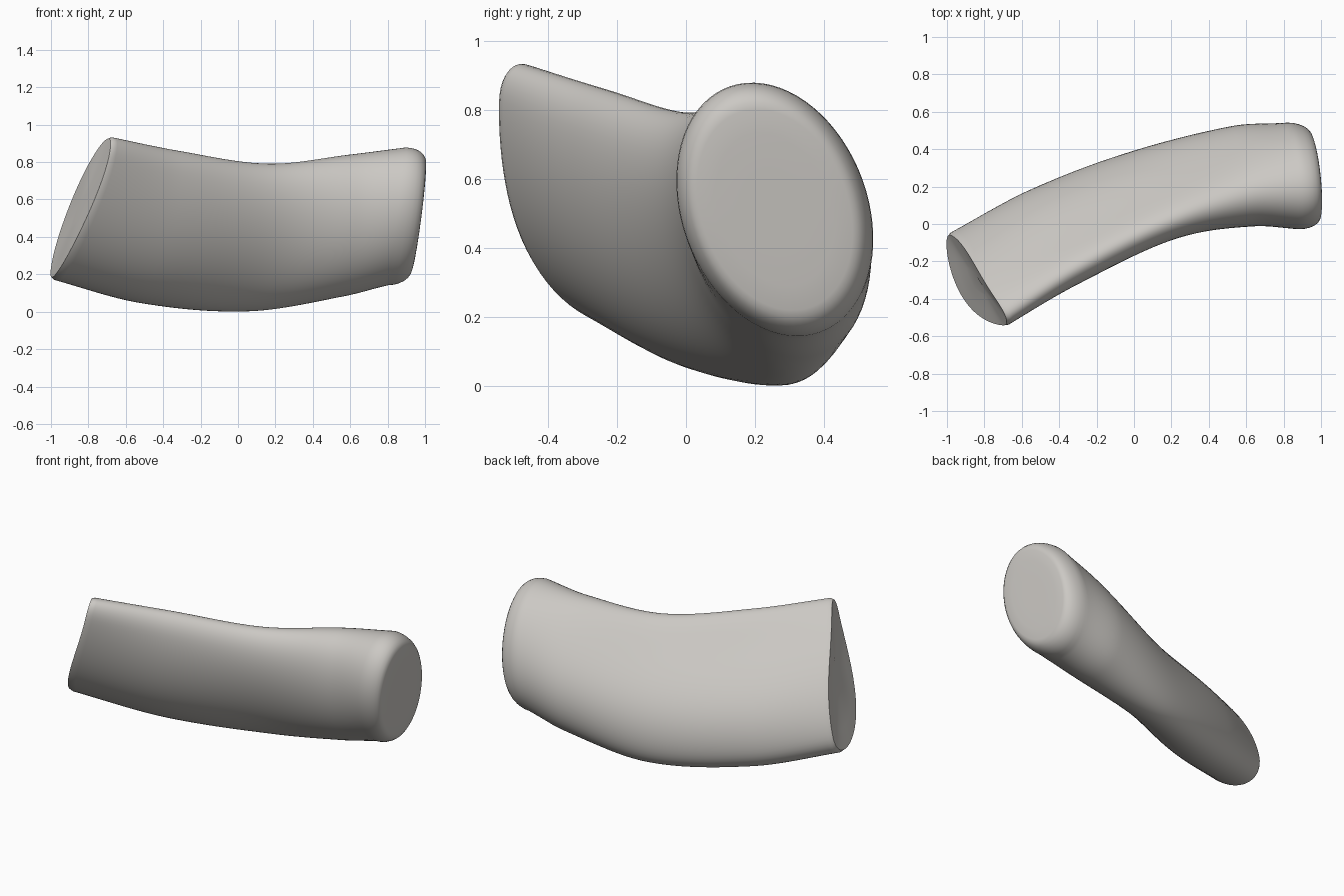
import bpy, bmesh, math
from mathutils import Vector

cube = bpy.data.objects.get("Cube")
if cube:
    bpy.data.objects.remove(cube, do_unlink=True)

SIDES = 72
STEPS = 12

# Cross-sections along the bend: centre, upright half axis, sideways half axis,
# extra fullness low on the front, flattening high on the back
SECTIONS = [
    ((-.84, -.30, .56), (.15, -.17, .38), (-.065, .18, 0), (-.02, -.085, -.01), (-.01, -.03, -.02)),
    ((-.43, -.07, .46), (.10, -.15, .408), (-.09, .20, 0), (.01, -.05, -.01), (.02, -.05, -.035)),
    ((.10, .153, .40), (.05, -.13, .398), (-.09, .20, 0), (0, -.01, 0), (.02, -.045, -.03)),
    ((.58, .258, .467), (.02, -.08, .378), (-.05, .255, -.01), (0, -.015, -.015), (.01, -.03, -.02)),
    ((.85, .257, .51), (.045, -.035, .366), (-.025, .283, -.04), (0, 0, 0), (0, 0, 0)),
]
SECTIONS = [tuple(Vector(v) for v in s) for s in SECTIONS]


def slope(i, k):
    """Rate of change of one section vector along x."""
    a, b = SECTIONS[max(i - 1, 0)], SECTIONS[min(i + 1, len(SECTIONS) - 1)]
    return (b[k] - a[k]) / (b[0].x - a[0].x)


def blend(i, t):
    """Smoothly blended section between section i and the next."""
    p, q = SECTIONS[i], SECTIONS[i + 1]
    d = q[0].x - p[0].x
    s = t * t * (3 - 2 * t)
    return tuple(p[k] * (1 - s) + q[k] * s
                 + slope(i, k) * d * t * (1 - t) ** 2
                 - slope(i + 1, k) * d * t * t * (1 - t) for k in range(len(p)))


def resized(section, scale, shift=0):
    c, *axes = section
    return (c + Vector((shift, 0, 0)), *(v * scale for v in axes))


def outline_point(section, t):
    c, up, side, full, flat = section
    diagonal = math.cos(t - math.radians(45))
    return (c + up * math.cos(t) + side * math.sin(t)
            + full * max(0, -diagonal) ** 2 + flat * max(0, diagonal) ** 4)


# Rings: flat slanted cap, bent body, then a rounded cap
first, last = SECTIONS[0], SECTIONS[-1]
rings = [resized(first, s) for s in (.3, .7, .93, .975)]
rings.append(blend(0, .04))
for i in range(len(SECTIONS) - 1):
    rings += [blend(i, j / STEPS) for j in range(0 if i else 1, STEPS)]
rings.append(last)
for angle in range(15, 91, 15):
    r = math.radians(angle)
    rings.append(resized(last, 1 - .21 * (1 - math.cos(r)), .115 * math.sin(r)))
rings += [resized(last, s, .118) for s in (.6, .3)]

bm = bmesh.new()
turn = [2 * math.pi * k / SIDES for k in range(SIDES)]
loops = [[bm.verts.new(outline_point(ring, t)) for t in turn] for ring in rings]
for lo, hi in zip(loops, loops[1:]):
    for k in range(SIDES):
        n = (k + 1) % SIDES
        bm.faces.new((lo[k], lo[n], hi[n], hi[k]))
bm.faces.new(loops[0])
bm.faces.new(loops[-1])
bmesh.ops.recalc_face_normals(bm, faces=bm.faces[:])

mesh = bpy.data.meshes.new("curved_bar")
bm.to_mesh(mesh)
bm.free()
bar = bpy.data.objects.new("curved_bar", mesh)
bpy.context.collection.objects.link(bar)

# Single warm grey colour
colour = (.6, .58, .55, 1)
mat = bpy.data.materials.new("warm_grey")
mat.use_nodes = True
mat.diffuse_color = colour
mat.node_tree.nodes["Principled BSDF"].inputs["Base Color"].default_value = colour
mesh.materials.append(mat)

bpy.ops.object.select_all(action="DESELECT")
bar.select_set(True)
bpy.context.view_layer.objects.active = bar
bpy.ops.object.shade_smooth_by_angle(angle=math.radians(50))
